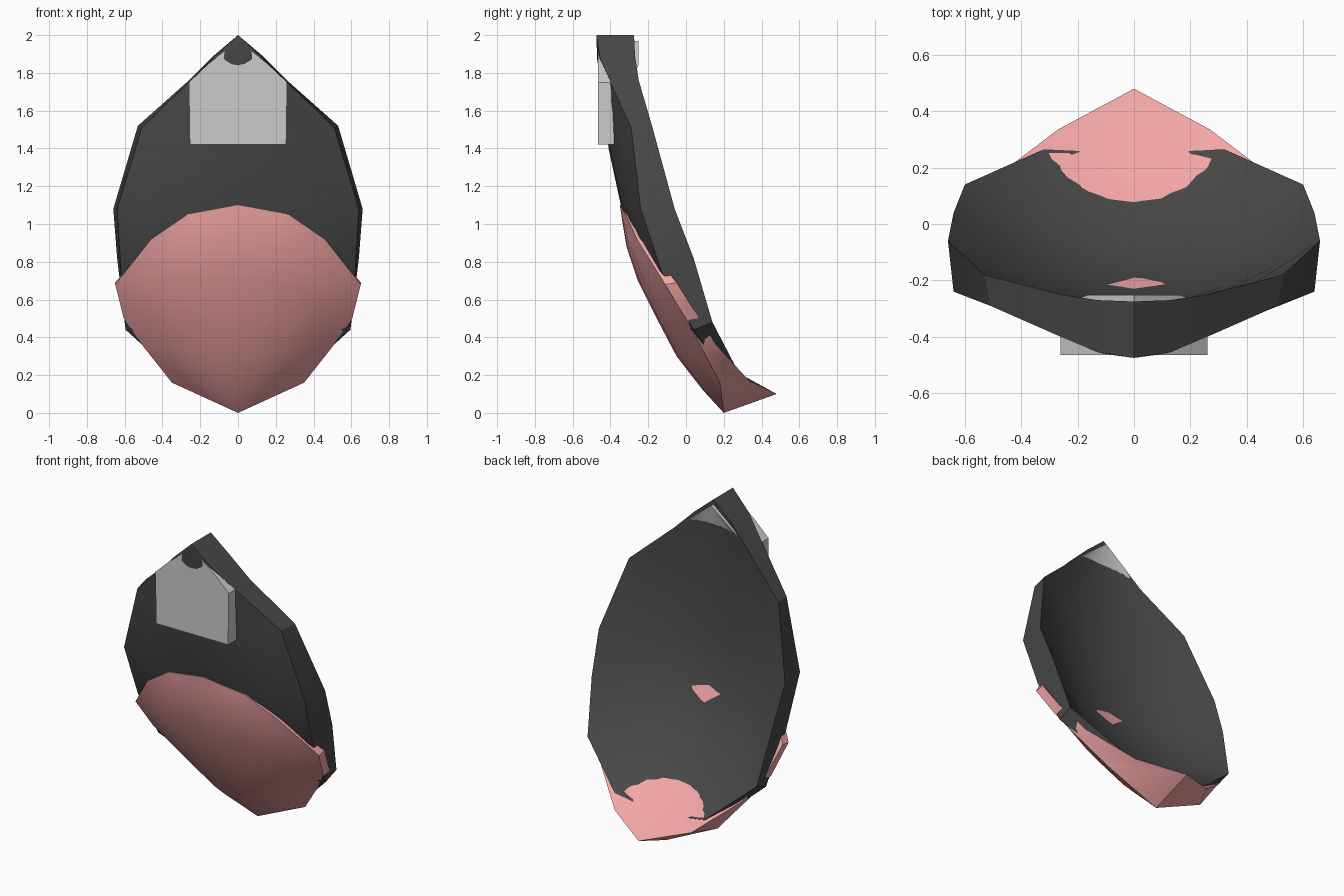
import bpy, bmesh, math

COLS = 8  # strips across each shell


def material(name, rgb):
    m = bpy.data.materials.new(name)
    m.diffuse_color = (*rgb, 1)
    return m


def sheet(bm, rows):
    """Curved sheet; each row is (half width, edge z, edge y, centre z, centre y)."""
    grid = []
    for w, ze, ye, zc, yc in rows:
        line = []
        for i in range(COLS + 1):
            u = 2 * i / COLS - 1
            k = u * u
            line.append(bm.verts.new((w * u, yc + (ye - yc) * k, zc + (ze - zc) * k)))
        grid.append(line)
    for a, b in zip(grid, grid[1:]):
        for i in range(COLS):
            bm.faces.new((a[i], a[i + 1], b[i + 1], b[i]))
    # perimeter loop, used to join the front sheet to the back sheet
    return (grid[0] + [g[-1] for g in grid[1:-1]]
            + grid[-1][::-1] + [g[0] for g in grid[-2:0:-1]])


def shell(name, front, back, mat=None):
    bm = bmesh.new()
    f, b = sheet(bm, front), sheet(bm, back)
    n = len(f)
    for i in range(n):
        j = (i + 1) % n
        bm.faces.new((f[i], f[j], b[j], b[i]))
    bmesh.ops.remove_doubles(bm, verts=bm.verts, dist=0.0005)
    bmesh.ops.recalc_face_normals(bm, faces=bm.faces)
    me = bpy.data.meshes.new(name)
    bm.to_mesh(me)
    bm.free()
    ob = bpy.data.objects.new(name, me)
    bpy.context.collection.objects.link(ob)
    if mat:
        me.materials.append(mat)
    bpy.ops.object.select_all(action='DESELECT')
    ob.select_set(True)
    bpy.context.view_layer.objects.active = ob
    bpy.ops.object.shade_smooth_by_angle(angle=math.radians(30))
    return ob


# Dark curved main plate
shell("main_plate",
      [(0, 2.0, -.475, 2.0, -.475), (.13, 1.88, -.455, 1.87, -.47),
       (.26, 1.75, -.40, 1.72, -.445), (.51, 1.51, -.29, 1.40, -.41),
       (.64, 1.08, -.24, 1.10, -.345), (.62, .75, -.13, .80, -.26),
       (.595, .44, .04, .45, -.08), (.33, .20, .20, .25, .05),
       (0, .12, .22, .12, .22)],
      [(0, 2.0, -.275, 2.0, -.275), (.13, 1.89, -.27, 1.86, -.28),
       (.26, 1.76, -.25, 1.72, -.285), (.53, 1.52, -.18, 1.42, -.29),
       (.66, 1.08, -.06, 1.10, -.27), (.64, .82, .04, .80, -.225),
       (.60, .48, .14, .50, -.07), (.32, .24, .265, .28, .13),
       (0, .18, .25, .18, .25)],
      material("dark", (.065, .065, .065)))

# Pink lower guard, overlapping the bottom half of the plate
shell("lower_guard",
      [(0, 1.10, -.35, 1.10, -.35), (.27, 1.05, -.32, 1.0, -.335),
       (.46, .92, -.26, .88, -.315), (.65, .68, -.11, .70, -.255),
       (.605, .50, 0, .50, -.155), (.50, .35, .08, .30, -.05),
       (.35, .16, .18, .12, .09), (0, 0, .20, 0, .20)],
      [(0, 1.10, -.335, 1.10, -.335), (.27, 1.05, -.305, 1.0, -.30),
       (.46, .92, -.24, .88, -.25), (.65, .69, -.05, .72, -.185),
       (.60, .50, .07, .50, -.085), (.50, .36, .16, .38, .02),
       (.27, .17, .335, .27, .17), (0, .10, .48, .10, .48)],
      material("pink", (.9, .38, .38)))

# Plain grey block set into the pointed top
shell("top_block",
      [(0, 1.97, -.465, 1.97, -.465), (.16, 1.845, -.465, 1.88, -.465),
       (.26, 1.75, -.465, 1.75, -.465), (.255, 1.42, -.465, 1.42, -.465)],
      [(0, 1.97, -.252, 1.97, -.252), (.165, 1.84, -.252, 1.90, -.262),
       (.26, 1.75, -.29, 1.75, -.31), (.255, 1.42, -.33, 1.42, -.36)])
